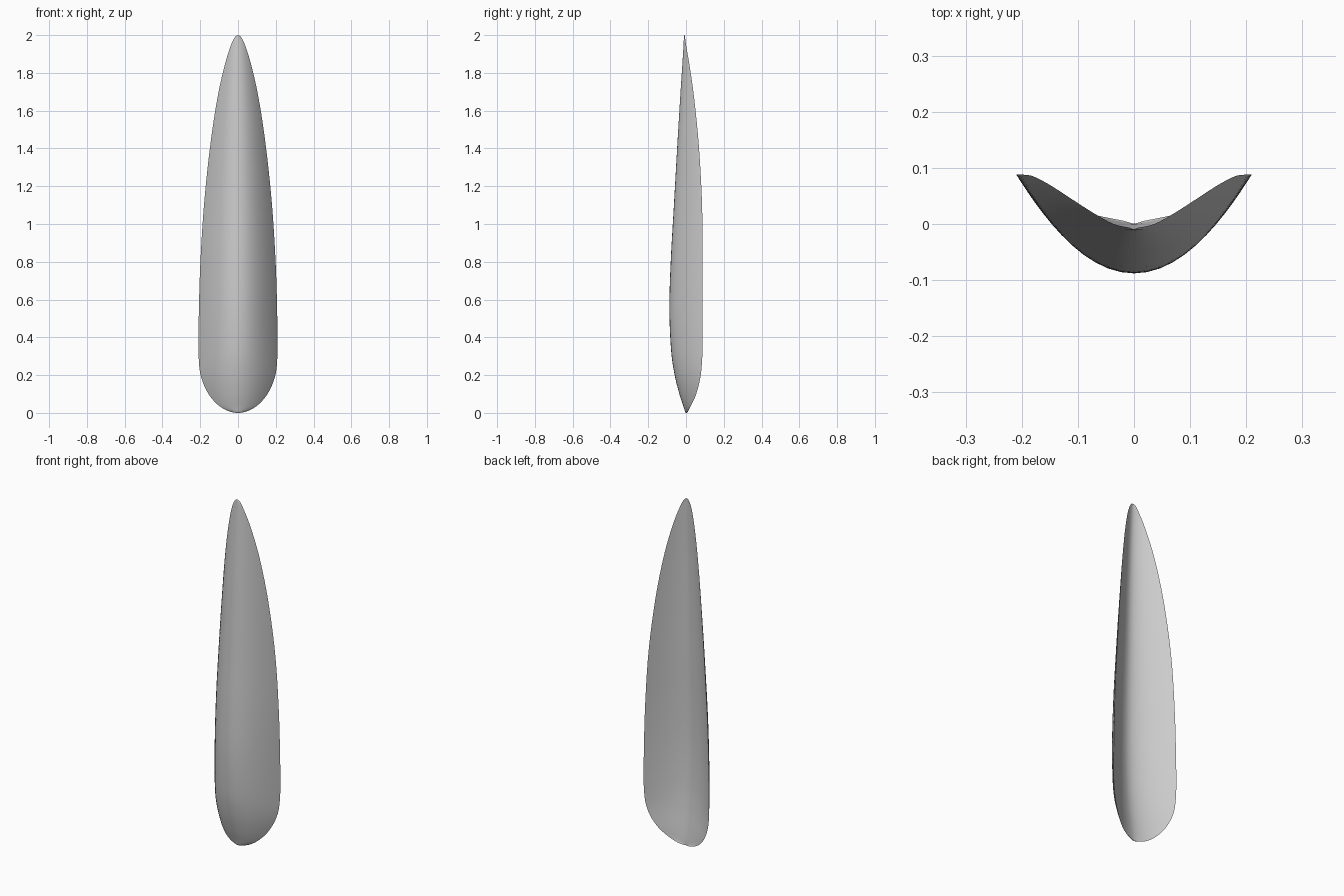
import bpy, bmesh, math

if "Cube" in bpy.data.objects:
    bpy.data.objects.remove(bpy.data.objects["Cube"])

# Stations up the petal: height, half width, front spine y, rim y, back groove y
STATIONS = [
    (0.00, 0.000, 0.000, 0.002, 0.001),
    (0.03, 0.090, -0.012, 0.022, -0.001),
    (0.10, 0.156, -0.035, 0.054, -0.010),
    (0.20, 0.198, -0.060, 0.078, -0.024),
    (0.32, 0.209, -0.078, 0.087, -0.036),
    (0.55, 0.207, -0.088, 0.088, -0.045),
    (0.80, 0.199, -0.081, 0.088, -0.044),
    (1.10, 0.180, -0.064, 0.085, -0.037),
    (1.40, 0.149, -0.047, 0.069, -0.030),
    (1.65, 0.112, -0.032, 0.045, -0.023),
    (1.85, 0.068, -0.019, 0.017, -0.015),
    (1.95, 0.036, -0.013, 0.000, -0.011),
    (2.00, 0.000, -0.010, -0.008, -0.009),
]
RINGS, SIDE = 72, 14


def angle(z):
    """Spread heights so that both rounded ends get closer rings."""
    return math.acos(max(-1.0, min(1.0, 1.0 - z)))


def station(t):
    """Smooth interpolation of width, front, rim and groove at angle t."""
    ts = [angle(s[0]) for s in STATIONS]
    last = len(ts) - 1
    i = max(k for k in range(last) if ts[k] <= t + 1e-9)
    h = ts[i + 1] - ts[i]
    f = (t - ts[i]) / h

    def slope(k, c):
        a, b = max(k - 1, 0), min(k + 1, last)
        return (STATIONS[b][c] - STATIONS[a][c]) / (ts[b] - ts[a])

    out = []
    for c in range(1, 5):
        p, q = STATIONS[i][c], STATIONS[i + 1][c]
        out.append(p * (1 + 2 * f) * (1 - f) ** 2 + q * f * f * (3 - 2 * f)
                   + h * slope(i, c) * f * (1 - f) ** 2
                   - h * slope(i + 1, c) * f * f * (1 - f))
    return out


def section(t):
    """Closed crescent: convex front from rim to rim, then the hollow back."""
    w, front, rim, groove = station(t)
    z = 1 - math.cos(t)
    us = [math.sin(math.pi / 2 * k / SIDE) for k in range(-SIDE, SIDE + 1)]
    ring = [(w * u, front + (rim - front) * u * u, z) for u in us]
    ring += [(w * u, groove + (rim - groove) * abs(u) ** 1.7, z)
             for u in reversed(us[1:-1])]
    return ring


# Petal body, lofted through the sections
bm = bmesh.new()
rings = [[bm.verts.new(co) for co in section(math.pi * k / RINGS)]
         for k in range(1, RINGS)]
for low, high in zip(rings, rings[1:]):
    for k in range(len(low)):
        n = (k + 1) % len(low)
        bm.faces.new((low[k], low[n], high[n], high[k]))

# Closed rounded ends
for ring, z, y in ((rings[0], 0, 0), (rings[-1], 2, -0.01)):
    tip = bm.verts.new((0, y, z))
    for k in range(len(ring)):
        bm.faces.new((ring[k], ring[(k + 1) % len(ring)], tip))
bmesh.ops.recalc_face_normals(bm, faces=bm.faces)

mesh = bpy.data.meshes.new("petal")
bm.to_mesh(mesh)
bm.free()
petal = bpy.data.objects.new("petal", mesh)
bpy.context.collection.objects.link(petal)

# Plain grey surface
grey = bpy.data.materials.new("plain_grey")
grey.use_nodes = True
colour = (0.6, 0.6, 0.6, 1)
grey.diffuse_color = colour
grey.node_tree.nodes["Principled BSDF"].inputs["Base Color"].default_value = colour
mesh.materials.append(grey)

# Smooth shading with a crisp rim
bpy.context.view_layer.objects.active = petal
petal.select_set(True)
bpy.ops.object.shade_smooth_by_angle(angle=math.radians(50))
